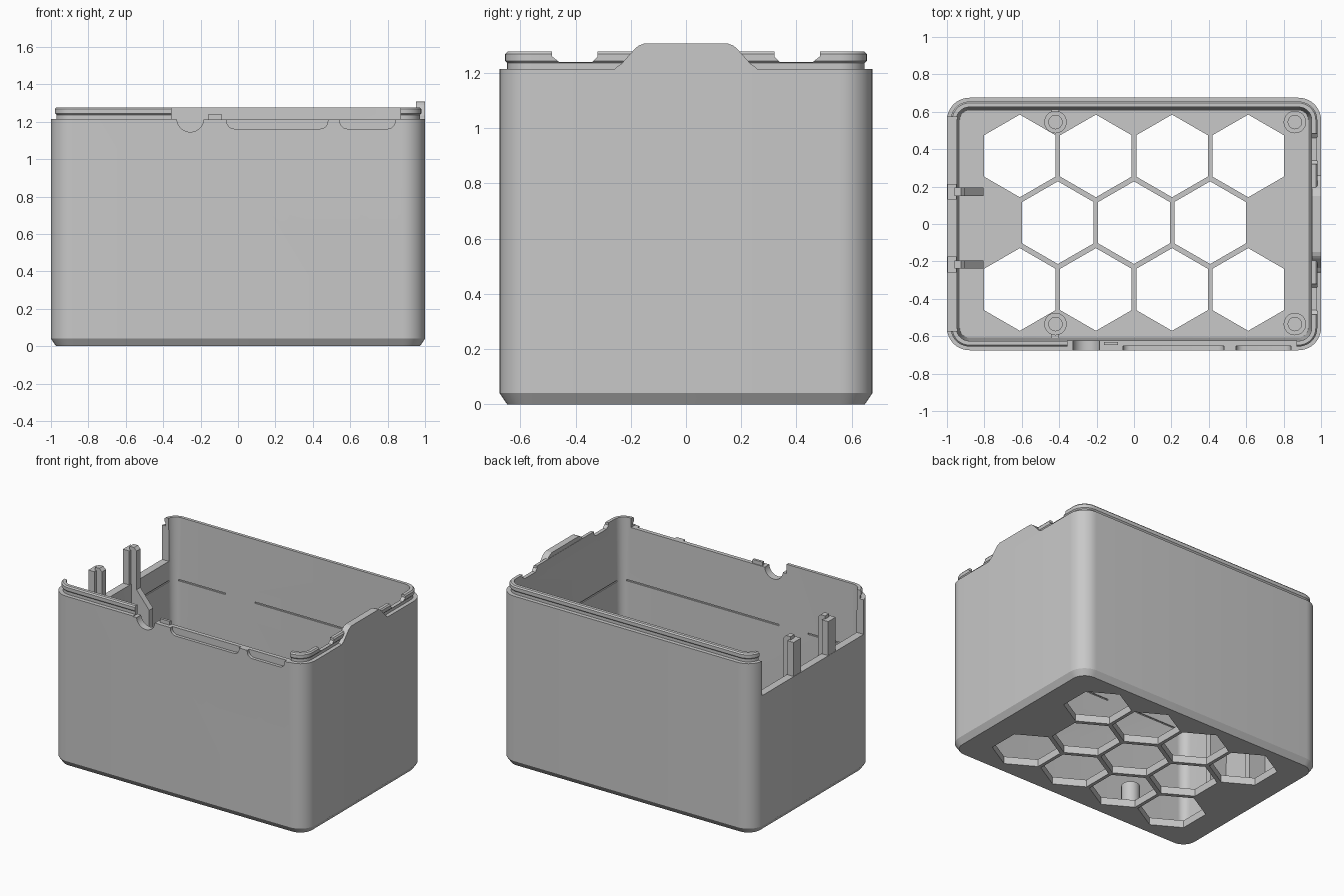
import bpy, bmesh, math
from mathutils import Vector

if "Cube" in bpy.data.objects:
    bpy.data.objects.remove(bpy.data.objects["Cube"], do_unlink=True)

grey = bpy.data.materials.new("plain grey")
grey.use_nodes = True
COLOUR = (0.58, 0.58, 0.58, 1)
grey.diffuse_color = COLOUR
grey.node_tree.nodes["Principled BSDF"].inputs["Base Color"].default_value = COLOUR

HX, HY, RADIUS = 1.0, 0.675, 0.12
FLOOR, SHOULDER, RIM = 0.052, 1.215, 1.277


def finish(name, bm):
    bmesh.ops.recalc_face_normals(bm, faces=bm.faces[:])
    mesh = bpy.data.meshes.new(name)
    bm.to_mesh(mesh)
    bm.free()
    mesh.materials.append(grey)
    obj = bpy.data.objects.new(name, mesh)
    bpy.context.scene.collection.objects.link(obj)
    return obj


def smooth(obj):
    obj.data.shade_smooth()
    obj.data.set_sharp_from_angle(angle=math.radians(16))


def prism(bm, points, axis, start, end):
    """Extrude a flat outline along the x, y or z axis."""
    def place(p, d):
        c = list(p)
        c.insert("xyz".index(axis), d)
        return Vector(c)
    low = [bm.verts.new(place(p, start)) for p in points]
    high = [bm.verts.new(place(p, end)) for p in points]
    bm.faces.new(low)
    bm.faces.new(high)
    for i in range(len(low)):
        j = (i + 1) % len(low)
        bm.faces.new((low[i], low[j], high[j], high[i]))


def box(bm, x, y, z):
    prism(bm, [(x[0], y[0]), (x[1], y[0]), (x[1], y[1]), (x[0], y[1])], "z", *z)


def circle(cx, cy, r, n, turn=0.0):
    steps = [turn + math.tau * i / n for i in range(n)]
    return [(cx + r * math.cos(a), cy + r * math.sin(a)) for a in steps]


def cut(target, fill):
    """Subtract the shapes drawn by fill from the target."""
    bm = bmesh.new()
    fill(bm)
    cutter = finish("cutter", bm)
    cutter.hide_render = True
    mod = target.modifiers.new("cut", "BOOLEAN")
    mod.operation, mod.solver, mod.object = "DIFFERENCE", "EXACT", cutter
    bpy.context.view_layer.update()
    graph = bpy.context.evaluated_depsgraph_get()
    mesh = bpy.data.meshes.new_from_object(target.evaluated_get(graph))
    target.modifiers.clear()
    target.data = mesh
    bpy.data.objects.remove(cutter, do_unlink=True)


# Hollow body: rounded rings from the outer base, over the rim, down to the floor
def ring(bm, z, inset, steps=10):
    r = RADIUS - inset
    verts = []
    for k, (sx, sy) in enumerate([(1, 1), (-1, 1), (-1, -1), (1, -1)]):
        for i in range(steps + 1):
            a = math.pi / 2 * (k + i / steps)
            verts.append(bm.verts.new((sx * (HX - RADIUS) + r * math.cos(a),
                                       sy * (HY - RADIUS) + r * math.sin(a), z)))
    return verts


PROFILE = [(0, 0.027), (0.04, 0), (SHOULDER, 0), (SHOULDER, 0.028), (1.236, 0.028),
           (1.244, 0.02), (1.268, 0.02), (RIM, 0.028), (RIM, 0.05), (FLOOR, 0.068)]
bm = bmesh.new()
rings = [ring(bm, z, inset) for z, inset in PROFILE]
for a, b in zip(rings, rings[1:]):
    for i in range(len(a)):
        j = (i + 1) % len(a)
        bm.faces.new((a[i], a[j], b[j], b[i]))
bm.faces.new(rings[0])
bm.faces.new(rings[-1])
body = finish("box_body", bm)


# Honeycomb openings through the floor
def honeycomb(bm):
    for row, count in ((1, 4), (0, 3), (-1, 4)):
        for i in range(count):
            x = (i - (count - 1) / 2) * 0.407
            prism(bm, circle(x, 0.007 + row * 0.357, 0.221, 6, math.pi / 6), "z", -0.1, 0.15)


# Wide openings in the left end and the front and side rim
def rim_openings(bm):
    box(bm, (-1.1, -0.85), (-0.572, 0.572), (0.97, 1.5))
    box(bm, (-0.355, 0.87), (-0.8, -0.56), (SHOULDER - 0.004, 1.5))
    for s in (-1, 1):
        prism(bm, [(s * 0.46, 1.24), (s * 0.34, 1.24), (s * 0.32, 1.26), (s * 0.32, 1.4),
                   (s * 0.485, 1.4), (s * 0.485, 1.26)], "x", 0.9, 1.1)


# Round cable notch through the front wall
def cable_notch(bm):
    prism(bm, circle(-0.255, 1.217, 0.072, 32), "y", -0.8, -0.56)


# Shallow port recesses with rounded lower corners on the front face
def port_recesses(bm):
    for x0, x1 in ((-0.06, 0.48), (0.545, 0.84)):
        r, z = 0.04, 1.162
        pts = [(x1, 1.3), (x0, 1.3)]
        for cx, start in ((x0 + r, math.pi), (x1 - r, 1.5 * math.pi)):
            for i in range(7):
                a = start + i * math.pi / 12
                pts.append((cx + r * math.cos(a), z + r + r * math.sin(a)))
        prism(bm, pts, "y", -0.8, -0.653)


# Fine groove around the inner wall, broken beside the left posts
def inner_groove(bm):
    z = (0.826, 0.836)
    for s in (-1, 1):
        for x in ((-0.9, -0.53), (-0.3, 0.9)):
            box(bm, x, sorted((s * 0.58, s * 0.626)), z)
        box(bm, sorted((s * 0.9, s * 0.951)), (-0.57, 0.57), z)


for step in (honeycomb, rim_openings, cable_notch, port_recesses, inner_groove):
    cut(body, step)
smooth(body)

# Raised tab on the right end
bm = bmesh.new()
half = [(0.27, SHOULDER - 0.01), (0.25, 1.222), (0.235, 1.232), (0.185, 1.288),
        (0.17, 1.3), (0.15, 1.307)]
prism(bm, half + [(-y, z) for y, z in reversed(half)], "x", 0.952, 1.0)
finish("side_tab", bm)

# Small key on the front edge
bm = bmesh.new()
box(bm, (-0.16, -0.085), (-0.648, -0.63), (1.2, 1.238))
finish("front_key", bm)

# Uprights in the left opening, each a flat strip with a stepped rib behind it
for name, y in (("back_upright", 0.172), ("front_upright", -0.217)):
    bm = bmesh.new()
    box(bm, (-0.998, -0.95), (y - 0.042, y + 0.042), (0.96, 1.212))
    prism(bm, [(-0.96, FLOOR - 0.01), (-0.805, FLOOR - 0.01), (-0.805, 0.82),
               (-0.905, 0.94), (-0.905, 1.215), (-0.925, 1.235), (-0.96, 1.235)],
          "y", y - 0.022, y + 0.022)
    finish(name, bm)

# Screw posts on the floor, the left pair braced to the wall
for side, y in (("back", 0.545), ("front", -0.535)):
    for end, x in (("left", -0.42), ("right", 0.86)):
        bm = bmesh.new()
        prism(bm, circle(x, y, 0.06, 32), "z", FLOOR - 0.01, 0.2)
        post = finish(f"{side}_{end}_post", bm)
        cut(post, lambda b: prism(b, circle(x, y, 0.036, 24), "z", 0.08, 0.4))
        smooth(post)
    bm = bmesh.new()
    s = math.copysign(1, y)
    box(bm, (-0.44, -0.4), sorted((y + s * 0.052, s * 0.625)), (FLOOR - 0.01, 0.19))
    finish(f"{side}_post_brace", bm)
